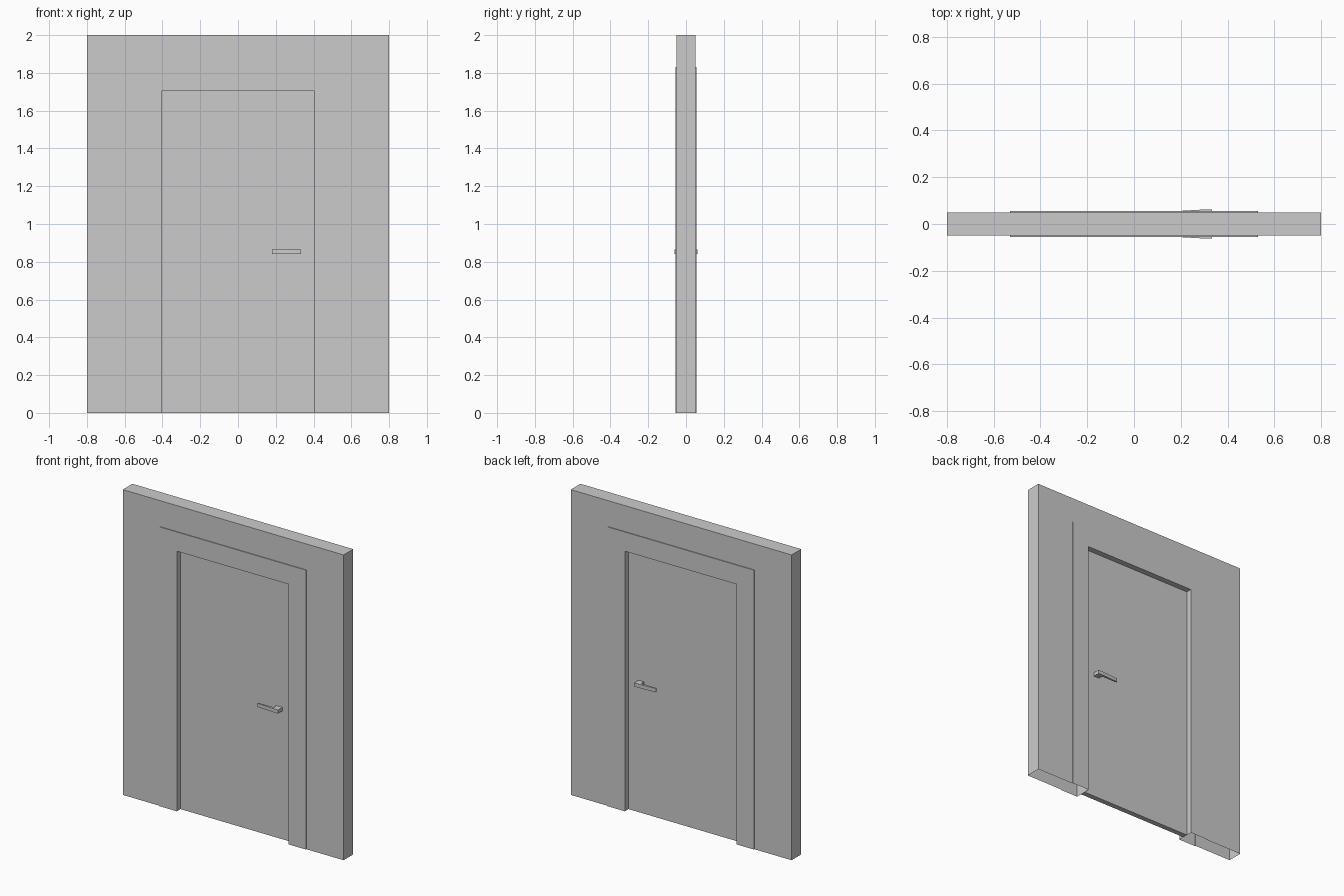
import bpy
import bmesh

if "Cube" in bpy.data.objects:
    bpy.data.objects.remove(bpy.data.objects["Cube"])


def finish(bm, name):
    bmesh.ops.recalc_face_normals(bm, faces=bm.faces)
    mesh = bpy.data.meshes.new(name)
    bm.to_mesh(mesh)
    bm.free()
    obj = bpy.data.objects.new(name, mesh)
    bpy.context.collection.objects.link(obj)
    return obj


def arch(bm, half_width, height, y):
    """Four points running up, over and down around the doorway."""
    pts = [(-half_width, 0), (-half_width, height), (half_width, height), (half_width, 0)]
    return [bm.verts.new((x, y, z)) for x, z in pts]


# wall with raised door trim: one shell, open underneath
WALL, TRIM, OPENING = (0.8, 2.0), (0.53, 1.83), (0.405, 1.704)
section = [(WALL, -0.05), (TRIM, -0.05), (TRIM, -0.055), (OPENING, -0.055),
           (OPENING, 0.055), (TRIM, 0.055), (TRIM, 0.05), (WALL, 0.05)]
bm = bmesh.new()
rings = [arch(bm, *size, y) for size, y in section]
for i, a in enumerate(rings):
    b = rings[(i + 1) % len(rings)]
    for j in range(3):
        bm.faces.new((a[j], a[j + 1], b[j + 1], b[j]))
finish(bm, "wall_and_door_frame")

# recessed door leaf
DOOR_Y = 0.017
bm = bmesh.new()
bmesh.ops.create_cube(bm, size=1)
bmesh.ops.scale(bm, vec=(2 * OPENING[0], 2 * DOOR_Y, OPENING[1]), verts=bm.verts)
bmesh.ops.translate(bm, vec=(0, 0, OPENING[1] / 2), verts=bm.verts)
finish(bm, "door_leaf")

# lever handles: L-shaped plan extruded upward, one per side
plan = [(0.333, DOOR_Y), (0.333, 0.062), (0.298, 0.062), (0.18, 0.055),
        (0.18, 0.046), (0.292, 0.046), (0.292, DOOR_Y)]
for name, side in (("front_handle", -1), ("back_handle", 1)):
    bm = bmesh.new()
    base = bm.faces.new([bm.verts.new((x, side * y, 0.84)) for x, y in plan])
    top = bmesh.ops.extrude_face_region(bm, geom=[base], use_keep_orig=True)["geom"]
    bmesh.ops.translate(bm, vec=(0, 0, 0.024),
                        verts=[v for v in top if isinstance(v, bmesh.types.BMVert)])
    finish(bm, name)
